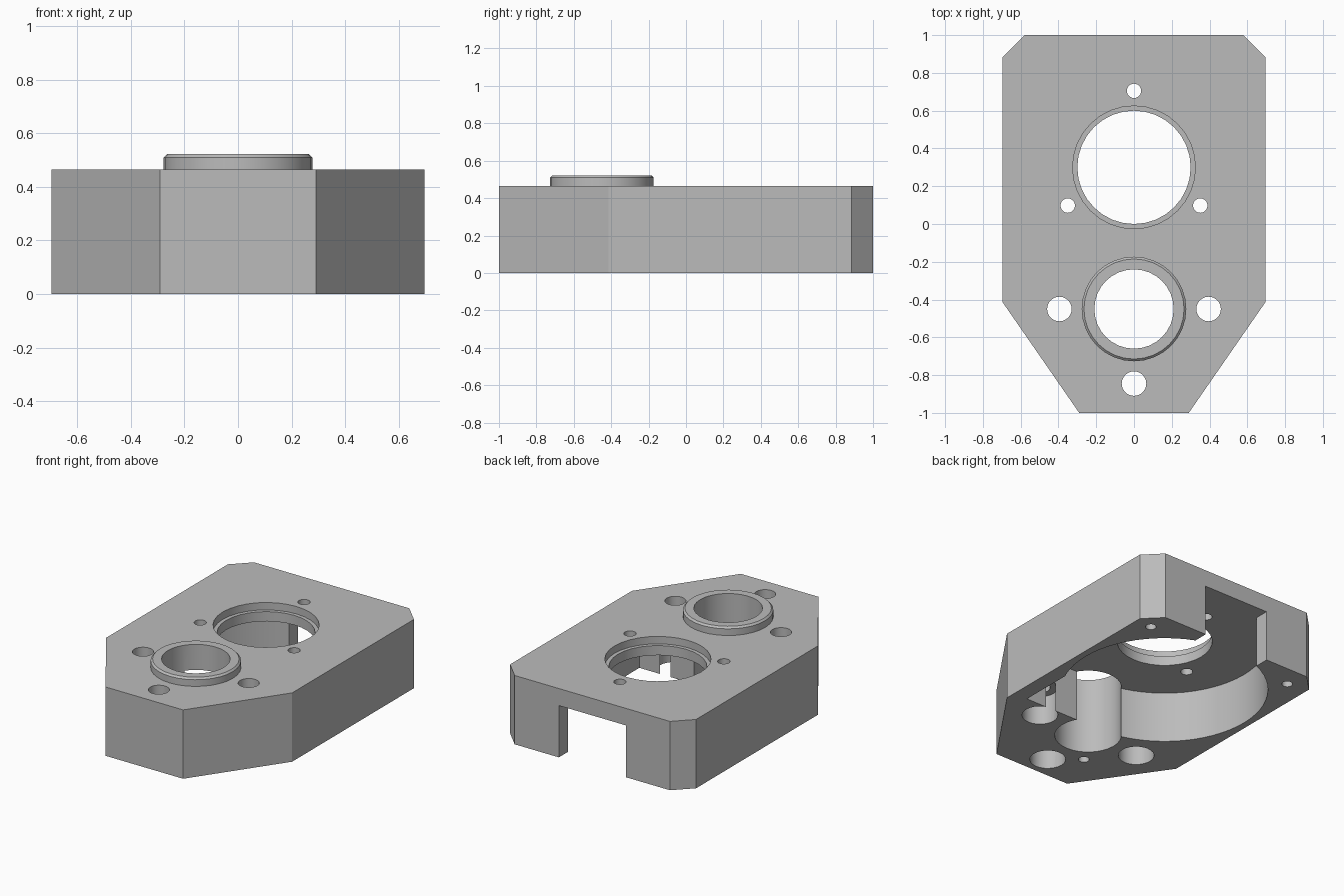
import bpy, bmesh, math

if "Cube" in bpy.data.objects:
    bpy.data.objects.remove(bpy.data.objects["Cube"], do_unlink=True)

TOP = 0.465        # plate top
CEILING = 0.35     # underside pocket ceiling
BORE_Y, BOSS_Y = 0.30, -0.45

grey = bpy.data.materials.new("machined grey")
grey.use_nodes = True
grey.diffuse_color = (0.5, 0.5, 0.5, 1)
grey.node_tree.nodes["Principled BSDF"].inputs["Base Color"].default_value = (0.5, 0.5, 0.5, 1)


def prism(name, outline, z0, z1):
    """Extrude a flat outline from z0 to z1."""
    bm = bmesh.new()
    face = bm.faces.new([bm.verts.new((x, y, z0)) for x, y in outline])
    ext = bmesh.ops.extrude_face_region(bm, geom=[face])
    for v in ext["geom"]:
        if isinstance(v, bmesh.types.BMVert):
            v.co.z = z1
    bmesh.ops.recalc_face_normals(bm, faces=bm.faces)
    mesh = bpy.data.meshes.new(name)
    bm.to_mesh(mesh)
    bm.free()
    mesh.materials.append(grey)
    obj = bpy.data.objects.new(name, mesh)
    bpy.context.collection.objects.link(obj)
    return obj


def cylinder(name, x, y, r, z0, z1, sides=24):
    ring = [(x + r * math.cos(math.tau * i / sides),
             y + r * math.sin(math.tau * i / sides)) for i in range(sides)]
    return prism(name, ring, z0, z1)


def box(name, x0, x1, y0, y1, z0, z1):
    return prism(name, [(x0, y0), (x1, y0), (x1, y1), (x0, y1)], z0, z1)


def combine(target, other, operation):
    """Apply a boolean and discard the helper."""
    other.hide_render = True
    mod = target.modifiers.new("boolean", 'BOOLEAN')
    mod.operation, mod.solver, mod.object = operation, 'EXACT', other
    bpy.context.view_layer.objects.active = target
    bpy.ops.object.modifier_apply(modifier=mod.name)
    bpy.data.objects.remove(other, do_unlink=True)


# Main block: tapered front, chamfered back corners
half = [(0.29, -1), (0.695, -0.415), (0.695, 0.885), (0.58, 1)]
body = prism("housing_block", half + [(-x, y) for x, y in reversed(half)], 0, TOP)

# Raised collar with a chamfered rim
collar = cylinder("collar", 0, BOSS_Y, 0.277, 0.4, 0.522, 32)
bev = collar.modifiers.new("rim", 'BEVEL')
bev.width, bev.limit_method, bev.angle_limit = 0.012, 'ANGLE', math.radians(60)
bpy.context.view_layer.objects.active = collar
bpy.ops.object.modifier_apply(modifier=bev.name)
combine(body, collar, 'UNION')

# Underside pocket, rear opening and side recess
cutters = [
    cylinder("pocket", 0, BORE_Y, 0.65, -0.1, CEILING, 64),
    box("rear_opening", -0.25, 0.25, 0.6, 1.2, -0.1, CEILING),
    box("side_recess", 0.15, 0.59, -0.345, 0.1, -0.1, CEILING),
    # Main bore with its top step, and the collar bore
    cylinder("main_bore", 0, BORE_Y, 0.30, 0.2, 0.7, 32),
    cylinder("main_bore_step", 0, BORE_Y, 0.325, TOP - 0.05, 0.7, 32),
    cylinder("collar_bore", 0, BOSS_Y, 0.21, -0.1, 0.7, 32),
]

# Three small screw holes around the main bore
for k in range(3):
    a = math.radians(90 + 120 * k)
    cutters.append(cylinder("screw_hole", 0.405 * math.cos(a),
                            BORE_Y + 0.405 * math.sin(a), 0.038, 0.2, 0.7))

# Three bolt holes around the collar, counterbored from below
for x, y in [(-0.395, BOSS_Y), (0.395, BOSS_Y), (0, -0.845)]:
    cutters.append(cylinder("bolt_hole", x, y, 0.065, -0.1, 0.7))
    cutters.append(cylinder("counterbore", x, y, 0.113, -0.1, 0.2))

# Blind holes in the underside
for x, y in [(-0.545, 0.85), (0.575, 0.85), (-0.175, -0.70)]:
    cutters.append(cylinder("blind_hole", x, y, 0.034, -0.1, 0.2))

for c in cutters:
    combine(body, c, 'DIFFERENCE')

# Smooth round walls, crisp edges
bpy.ops.object.select_all(action='DESELECT')
body.select_set(True)
bpy.context.view_layer.objects.active = body
bpy.ops.object.shade_smooth_by_angle(angle=math.radians(25))
